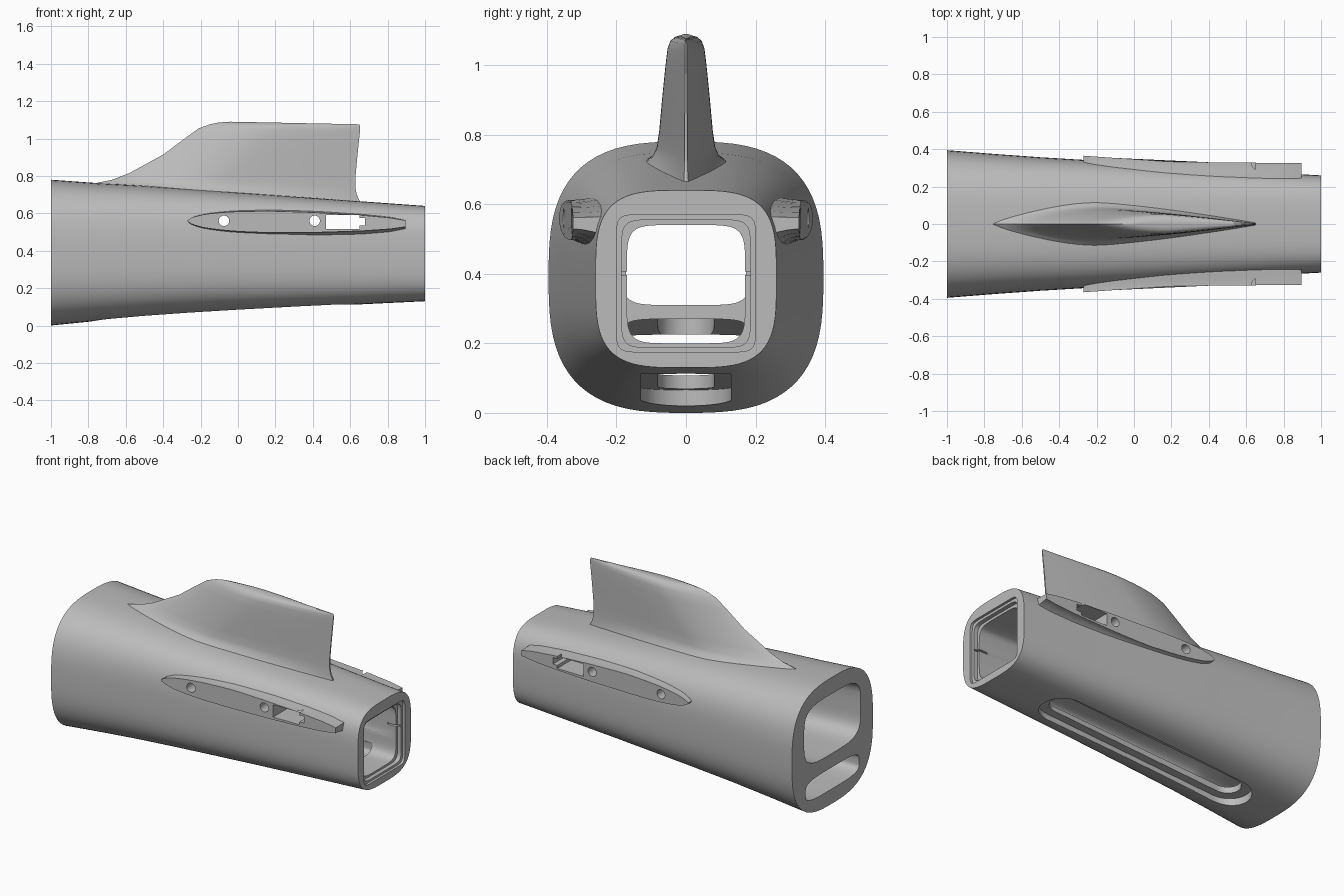
import bpy, bmesh, math
from mathutils import Vector

cube = bpy.data.objects.get("Cube")
if cube:
    bpy.data.objects.remove(cube, do_unlink=True)

grey = bpy.data.materials.new("light grey")
grey.use_nodes = True
grey.diffuse_color = (0.5, 0.5, 0.5, 1)
grey.node_tree.nodes["Principled BSDF"].inputs["Base Color"].default_value = (0.5, 0.5, 0.5, 1)


def loft(name, rings):
    """Skin a list of equal-length closed rings and cap both ends."""
    bm = bmesh.new()
    loops = [[bm.verts.new(p) for p in ring] for ring in rings]
    count = len(loops[0])
    for a, b in zip(loops, loops[1:]):
        for i in range(count):
            j = (i + 1) % count
            bm.faces.new((a[i], a[j], b[j], b[i]))
    bm.faces.new(loops[0])
    bm.faces.new(loops[-1])
    bmesh.ops.recalc_face_normals(bm, faces=bm.faces)
    mesh = bpy.data.meshes.new(name)
    bm.to_mesh(mesh)
    bm.free()
    mesh.materials.append(grey)
    obj = bpy.data.objects.new(name, mesh)
    bpy.context.collection.objects.link(obj)
    return obj


def section(x, half_width, low, high, power, count=72):
    """Squarish rounded outline standing across the x axis."""
    ring = []
    for i in range(count):
        a = 2 * math.pi * (i + 0.5) / count
        c, s = math.cos(a), math.sin(a)
        y = half_width * math.copysign(abs(c) ** (2 / power), c)
        z = (low + high) / 2 + (high - low) / 2 * math.copysign(abs(s) ** (2 / power), s)
        ring.append((x, y, z))
    return ring


def tube(name, rows):
    return loft(name, [section(*row) for row in rows])


def stadium(name, x0, x1, r, low, high, slope):
    """Long round-ended cutter with its top following the belly slope."""
    outline = []
    for i in range(34):
        a = math.pi * (i % 17) / 16 + (math.pi / 2 if i < 17 else -math.pi / 2)
        cx = x0 + r if i < 17 else x1 - r
        outline.append((cx + r * math.cos(a), r * math.sin(a)))
    return loft(name, [[(x, y, z + slope * x) for x, y in outline] for z in (low, high)])


def box(name, x0, x1, y0, y1, z0, z1):
    return loft(name, [[(x, y0, z0), (x, y1, z0), (x, y1, z1), (x, y0, z1)] for x in (x0, x1)])


def carve(obj, cutters):
    for cutter in cutters:
        cutter.hide_render = True
        mod = obj.modifiers.new("cut", "BOOLEAN")
        mod.operation, mod.solver, mod.object = "DIFFERENCE", "EXACT", cutter
    bpy.context.view_layer.update()
    result = bpy.data.meshes.new_from_object(obj.evaluated_get(bpy.context.evaluated_depsgraph_get()))
    obj.modifiers.clear()
    obj.data = result


def smooth(obj, angle=32):
    bpy.ops.object.select_all(action="DESELECT")
    obj.select_set(True)
    bpy.context.view_layer.objects.active = obj
    bpy.ops.object.shade_smooth_by_angle(angle=math.radians(angle))


def lerp(table, t):
    for (t0, v0), (t1, v1) in zip(table, table[1:]):
        if t <= t1:
            return v0 + (v1 - v0) * (t - t0) / (t1 - t0)
    return table[-1][1]


# Tapered fuselage shell
body = tube("fuselage", [(x, w, lo, hi, 2.9 + 0.35 * (x + 1)) for x, w, lo, hi in (
    (-1, 0.395, 0, 0.78), (-0.75, 0.375, 0.025, 0.762), (-0.5, 0.357, 0.047, 0.748),
    (-0.25, 0.342, 0.065, 0.73), (0, 0.325, 0.08, 0.712), (0.3, 0.303, 0.096, 0.69),
    (0.65, 0.28, 0.113, 0.665), (1, 0.26, 0.13, 0.64))])

# Cutters for the two bays, the mouth with its stepped rim, and the belly slot
bays = [
    tube("upper_bay", [(-1.02, 0.277, 0.31, 0.68, 4), (0.95, 0.17, 0.31, 0.54, 6)]),
    tube("lower_bay", [(-1.02, 0.262, 0.09, 0.225, 4), (-0.7, 0.245, 0.11, 0.225, 4),
                       (-0.6, 0.24, 0.115, 0.27, 4), (0.8, 0.17, 0.19, 0.27, 5)]),
    tube("mouth", [(0.72, 0.17, 0.2, 0.54, 6), (1.02, 0.17, 0.2, 0.54, 6)]),
    tube("mouth_step", [(0.96, 0.185, 0.188, 0.555, 9), (1.02, 0.185, 0.188, 0.555, 9)]),
    tube("mouth_rim", [(0.985, 0.2, 0.175, 0.57, 12), (1.02, 0.2, 0.175, 0.57, 12)]),
    box("mouth_notch", 0.9, 0.98, -0.195, 0.195, 0.396, 0.406),
    stadium("belly_recess", -0.8, 0.64, 0.13, -0.2, 0.115, 0.062),
    stadium("belly_slot", -0.74, 0.58, 0.08, -0.2, 0.36, 0),
]


# Cutters for the round and rectangular openings in the sides
def bore(x, r):
    return loft("bore", [[(x + r * math.cos(a * math.pi / 16), y, 0.56 + r * math.sin(a * math.pi / 16))
                          for a in range(32)] for y in (-0.5, 0.5)])


side_holes = [bore(-0.075, 0.028), bore(0.41, 0.028),
              box("window", 0.47, 0.65, -0.5, 0.5, 0.516, 0.592),
              box("window_notch", 0.64, 0.68, -0.5, 0.5, 0.535, 0.575)]
carve(body, bays + side_holes)
smooth(body)

# Wing root pads, flared underneath into the fuselage
HALF = [(0, 0.003), (0.02, 0.018), (0.06, 0.032), (0.12, 0.043), (0.22, 0.053), (0.38, 0.058),
        (0.6, 0.053), (0.8, 0.042), (0.93, 0.03), (1, 0.017)]
OUTER = [(-0.27, 0.365), (0, 0.346), (0.2, 0.332), (0.9, 0.325)]
stations = [(1 - math.cos(math.pi * i / 24)) / 2 for i in range(25)]


def pad_ring(side, depth, top, bottom):
    ring = []
    for sign, order in ((1, stations), (-1, stations[::-1])):
        for t in order:
            x = -0.27 + 1.165 * t
            inner = 0.295 - 0.053 * (x + 1)
            y = inner + (lerp(OUTER, x) - inner) * depth
            z = 0.56 - 0.015 * t + sign * lerp(HALF, t) * (top if sign > 0 else bottom)
            ring.append((x, side * y, z))
    return ring


for side, label in ((1, "left"), (-1, "right")):
    pad = loft(label + "_wing_pad", [pad_ring(side, *r) for r in (
        (0, 1.15, 2), (0.35, 1.12, 1.9), (0.55, 1.06, 1.45), (0.75, 1.02, 1.12), (0.9, 1, 1), (1, 1, 1))])
    carve(pad, side_holes)
    smooth(pad)

# Tail fin with a filleted root and rounded tip


def fin_ring(z, slope, lead, trail, half):
    def thick(u):
        if u < 0.4:
            return half * math.sin(math.pi / 2 * u / 0.4) ** 0.8
        return half * (1 - 0.95 * ((u - 0.4) / 0.6) ** 1.3)
    us = [i / 28 for i in range(29)]
    path = [(u, 1) for u in us] + [(u, -1) for u in us[:0:-1]]
    return [(lead + (trail - lead) * u, s * thick(u), z - slope * (lead + (trail - lead) * u))
            for u, s in path]


fin = loft("tail_fin", [fin_ring(*r) for r in (
    (0.655, 0.07, -0.8, 0.68, 0.17), (0.7, 0.07, -0.78, 0.655, 0.125),
    (0.73, 0.045, -0.75, 0.635, 0.095), (0.76, 0.03, -0.67, 0.627, 0.084),
    (0.81, 0.01, -0.58, 0.629, 0.077), (0.91, 0.01, -0.4, 0.638, 0.068),
    (1.0, 0.015, -0.28, 0.647, 0.059), (1.05, 0.02, -0.21, 0.652, 0.053),
    (1.073, 0.02, -0.15, 0.653, 0.045), (1.084, 0.02, -0.1, 0.652, 0.032),
    (1.089, 0.02, -0.04, 0.648, 0.015))])
smooth(fin, 40)

# Remove the spent cutters
for cutter in bays + side_holes:
    bpy.data.objects.remove(cutter, do_unlink=True)
